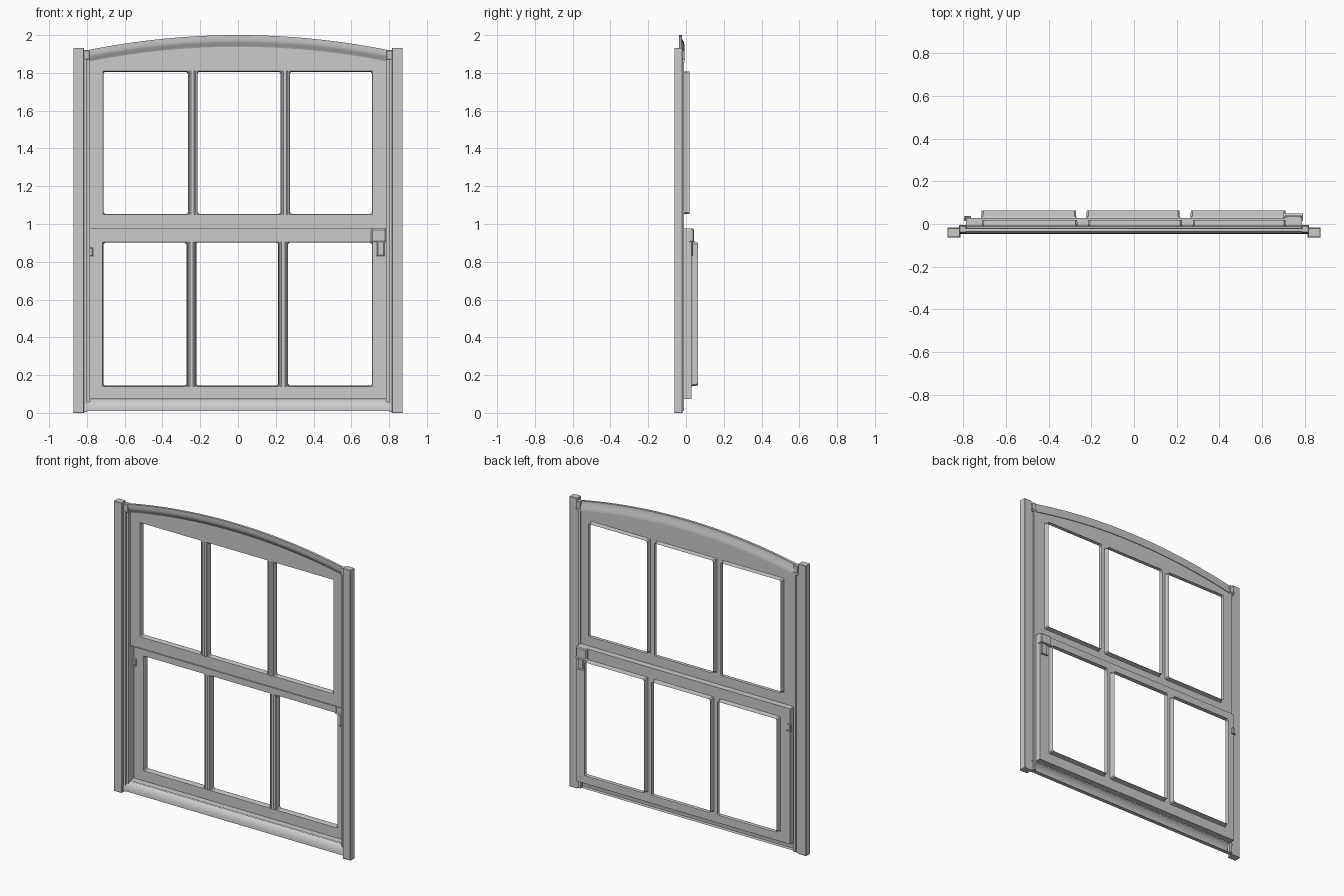
import bpy, bmesh

if "Cube" in bpy.data.objects:
    bpy.data.objects.remove(bpy.data.objects["Cube"])


def finish(name, bm, smooth=False):
    bmesh.ops.remove_doubles(bm, verts=bm.verts, dist=1e-5)
    bmesh.ops.recalc_face_normals(bm, faces=bm.faces)
    me = bpy.data.meshes.new(name)
    bm.to_mesh(me)
    bm.free()
    ob = bpy.data.objects.new(name, me)
    bpy.context.collection.objects.link(ob)
    if smooth:
        bpy.ops.object.select_all(action='DESELECT')
        ob.select_set(True)
        bpy.context.view_layer.objects.active = ob
        bpy.ops.object.shade_smooth_by_angle()
    return ob


def face(bm, pts):
    return bm.faces.new([bm.verts.new(p) for p in pts])


def bridge(bm, a, b, closed=False):
    n = len(a)
    for i in range(n if closed else n - 1):
        j = (i + 1) % n
        face(bm, [a[i], a[j], b[j], b[i]])


def box(name, x, y, z, bevel=0.0):
    bm = bmesh.new()
    a = [(x[0], y[0], z[0]), (x[1], y[0], z[0]), (x[1], y[1], z[0]), (x[0], y[1], z[0])]
    b = [(p[0], p[1], z[1]) for p in a]
    bridge(bm, a, b, True)
    face(bm, a)
    face(bm, b)
    bmesh.ops.remove_doubles(bm, verts=bm.verts, dist=1e-5)
    if bevel:
        bmesh.ops.bevel(bm, geom=bm.edges[:], offset=bevel, segments=1, affect='EDGES')
    return finish(name, bm)


def arc(x, mid, drop):
    return mid - drop * (x / 0.8) ** 2


def chamfer_rect(x0, x1, z0, z1, y, inset, c):
    x0, x1, z0, z1 = x0 + inset, x1 - inset, z0 + inset, z1 - inset
    return [(x0 + c, y, z0), (x1 - c, y, z0), (x1, y, z0 + c), (x1, y, z1 - c),
            (x1 - c, y, z1), (x0 + c, y, z1), (x0, y, z1 - c), (x0, y, z0 + c)]


def sash(name, panes, z0, z1, bottom, top, y_front, y_face, y_back):
    """Flat frame with an open sleeve running back from each opening."""
    X = 0.787
    frame = bmesh.new()

    def quad(xa, xb, za, zb):
        face(frame, [(xa, y_face, za), (xb, y_face, za), (xb, y_face, zb), (xa, y_face, zb)])

    # bottom rail and top rail (top edge may be curved)
    quad(-X, X, bottom, z0)
    xs = [-X + 2 * X * i / 24 for i in range(25)]
    edge = [(x, y_face, top(x)) for x in xs]
    bridge(frame, [(x, y_face, z1) for x in xs], edge)
    # stiles and glazing bars
    cuts = [-X] + [v for p in panes for v in p] + [X]
    for i in range(0, len(cuts), 2):
        quad(cuts[i], cuts[i + 1], z0, z1)
    # side, top and bottom returns towards the front
    outline = edge + [(X, y_face, bottom), (-X, y_face, bottom)]
    bridge(frame, outline, [(p[0], y_front, p[2]) for p in outline], True)
    # sleeves round the open lights
    for xa, xb in panes:
        a = chamfer_rect(xa, xb, z0, z1, y_face, 0, 0.0015)
        b = chamfer_rect(xa, xb, z0, z1, y_face + 0.008, 0.003, 0.008)
        c = chamfer_rect(xa, xb, z0, z1, y_back, 0.004, 0.008)
        bridge(frame, a, b, True)
        bridge(frame, b, c, True)
    finish(name + "_sash", frame)
    # raised centre of each glazing bar
    for i in range(2):
        l, r = panes[i][1], panes[i + 1][0]
        bar = bmesh.new()
        prof = [(l + 0.006, y_face), (l + 0.014, y_face - 0.007),
                (r - 0.014, y_face - 0.007), (r - 0.006, y_face)]
        bridge(bar, [(x, y, z0) for x, y in prof], [(x, y, z1) for x, y in prof])
        finish(f"{name}_glazing_bar_{i + 1}", bar)


# upper sash with arched head, lower sash set further back
sash("upper", [(-0.715, -0.262), (-0.218, 0.228), (0.272, 0.713)], 1.05, 1.81,
     0.975, lambda x: arc(x, 1.945, 0.07), -0.026, -0.013, 0.019)
sash("lower", [(-0.717, -0.268), (-0.225, 0.217), (0.262, 0.713)], 0.14, 0.905,
     0.073, lambda x: 0.975, -0.016, 0.028, 0.064)

# outer jambs and stepped linings
for side, s in (("left", -1), ("right", 1)):
    def span(a, b):
        return sorted((s * a, s * b))
    box(side + "_jamb", span(0.815, 0.872), (-0.062, -0.018), (0, 1.933), 0.002)
    box(side + "_lining", span(0.80, 0.817), (-0.04, -0.018), (0.005, 1.90))
    box(side + "_parting_bead", span(0.784, 0.802), (-0.032, -0.010), (0.01, 1.88))
    box(side + "_head_block", span(0.785, 0.817), (-0.04, -0.008), (1.87, 1.92), 0.003)

# arched head moulding swept along the curve
head = bmesh.new()
prof = [(0, -0.02), (0, -0.036), (-0.025, -0.036), (-0.04, -0.032), (-0.052, -0.022),
        (-0.062, -0.018), (-0.062, -0.008), (-0.04, -0.010), (-0.02, -0.02)]
rows = []
for i in range(33):
    x = -0.815 + 1.63 * i / 32
    rows.append([(x, y, arc(x, 2.0, 0.08) + dz) for dz, y in prof])
for a, b in zip(rows, rows[1:]):
    bridge(head, a, b, True)
face(head, rows[0])
face(head, rows[-1])
finish("arched_head", head, smooth=True)

# sloping sill
sill = bmesh.new()
prof = [(-0.02, 0.01), (-0.046, 0.01), (-0.045, 0.03), (-0.039, 0.048), (-0.03, 0.062),
        (-0.016, 0.071)]
bridge(sill, [(-0.815, y, z) for y, z in prof], [(0.815, y, z) for y, z in prof])
finish("sill", sill, smooth=True)

# sash catch on the right and small latch on the left
box("sash_catch", (0.705, 0.785), (0.02, 0.042), (0.905, 0.975), 0.006)
box("sash_catch_tail", (0.735, 0.775), (0.02, 0.036), (0.83, 0.91), 0.005)
box("side_latch", (-0.792, -0.768), (0.018, 0.034), (0.83, 0.875), 0.004)
